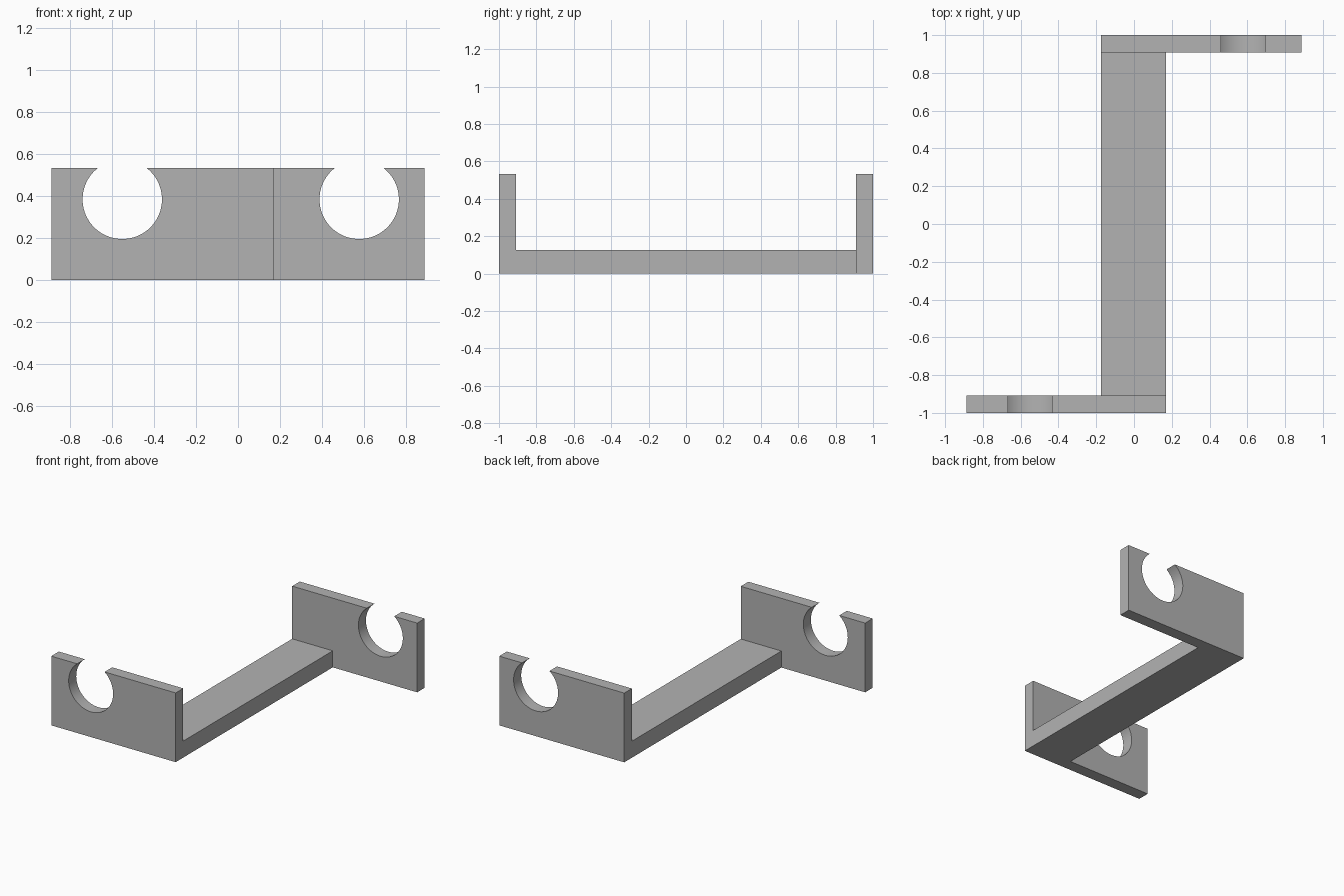
import bpy, bmesh, math

cube = bpy.data.objects.get("Cube")
if cube:
    bpy.data.objects.remove(cube, do_unlink=True)

# Overall dimensions
HALF_LENGTH = 1.0
PLATE_THICK = 0.092
PLATE_TOP = 0.532
BAR_TOP = 0.127
BAR_LEFT, BAR_RIGHT = -0.175, 0.17
REACH = 0.888
HOLE_Z, HOLE_R = 0.383, 0.189
ARC_STEPS = 64

grey = bpy.data.materials.new("plain_grey")
grey.use_nodes = True
colour = (0.45, 0.45, 0.45, 1)
grey.diffuse_color = colour
grey.node_tree.nodes["Principled BSDF"].inputs["Base Color"].default_value = colour


def extrude_profile(name, profile, y0, y1):
    """Extrude an x-z outline from y0 to y1."""
    bm = bmesh.new()
    face = bm.faces.new([bm.verts.new((x, y0, z)) for x, z in profile])
    geom = bmesh.ops.extrude_face_region(bm, geom=[face])["geom"]
    verts = [g for g in geom if isinstance(g, bmesh.types.BMVert)]
    bmesh.ops.translate(bm, verts=verts, vec=(0, y1 - y0, 0))
    bmesh.ops.recalc_face_normals(bm, faces=bm.faces)
    mesh = bpy.data.meshes.new(name)
    bm.to_mesh(mesh)
    bm.free()
    mesh.materials.append(grey)
    obj = bpy.data.objects.new(name, mesh)
    bpy.context.collection.objects.link(obj)
    return obj


def cradle_profile(x0, x1, hole_x):
    """Rectangle with a round notch open through its top edge."""
    start = math.asin((PLATE_TOP - HOLE_Z) / HOLE_R)
    sweep = math.pi + 2 * start
    arc = []
    for i in range(ARC_STEPS + 1):
        a = start - sweep * i / ARC_STEPS
        arc.append((hole_x + HOLE_R * math.cos(a), HOLE_Z + HOLE_R * math.sin(a)))
    return [(x0, PLATE_TOP), (x0, 0), (x1, 0), (x1, PLATE_TOP)] + arc


inner = HALF_LENGTH - PLATE_THICK

# Connecting bar
bar = [(BAR_LEFT, 0), (BAR_RIGHT, 0), (BAR_RIGHT, BAR_TOP), (BAR_LEFT, BAR_TOP)]
extrude_profile("connecting_bar", bar, -inner, inner)

# Upright plates with open round cradles
plates = [
    extrude_profile("front_plate", cradle_profile(-REACH, BAR_RIGHT, -0.551),
                    -HALF_LENGTH, -inner),
    extrude_profile("back_plate", cradle_profile(BAR_LEFT, REACH, 0.577),
                    inner, HALF_LENGTH),
]

# Smooth the cradle walls, keep the corners crisp
for plate in plates:
    bpy.ops.object.select_all(action="DESELECT")
    plate.select_set(True)
    bpy.context.view_layer.objects.active = plate
    bpy.ops.object.shade_smooth_by_angle(angle=math.radians(30))
